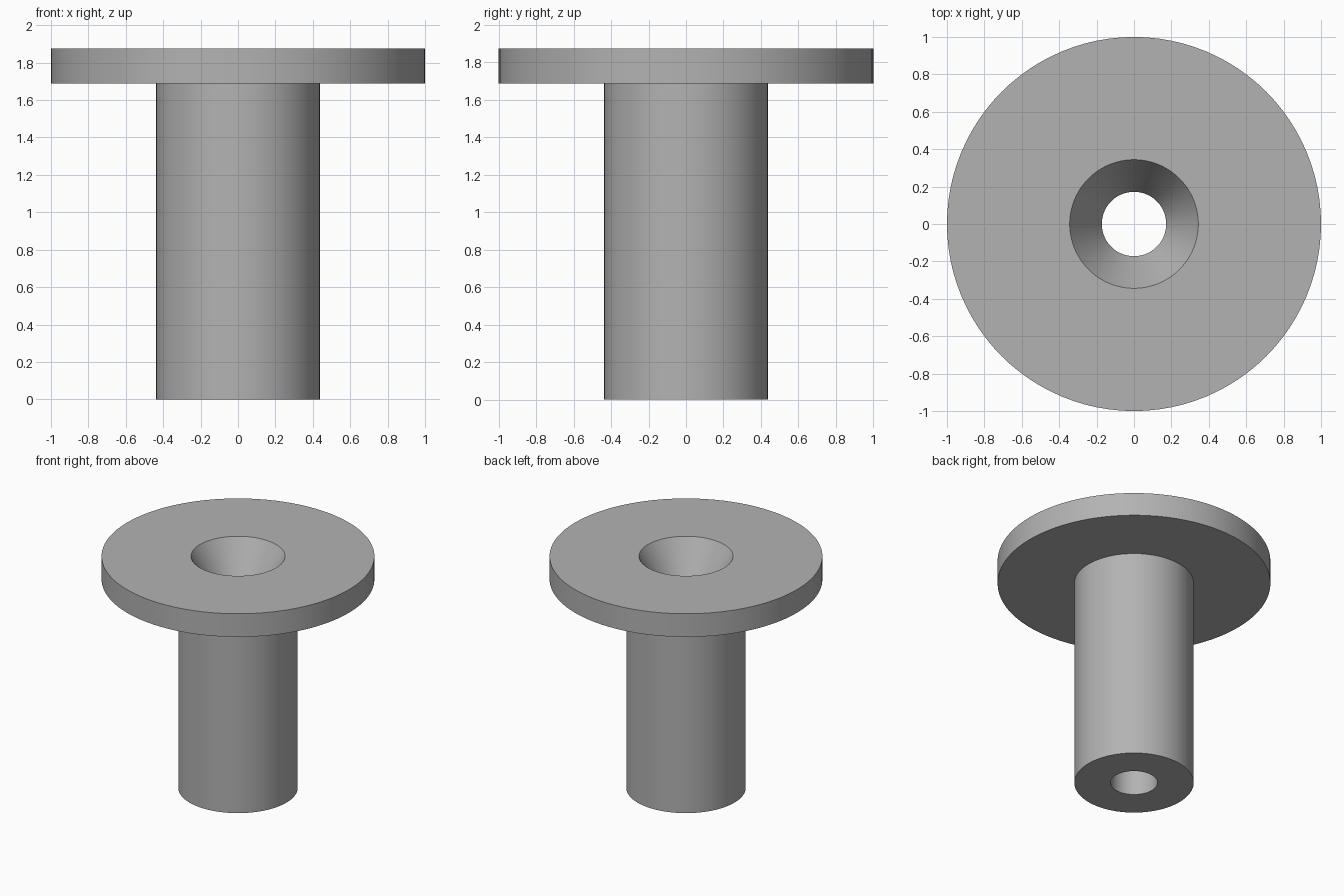
import bpy
import bmesh
import math

cube = bpy.data.objects.get("Cube")
if cube:
    bpy.data.objects.remove(cube, do_unlink=True)

SEGMENTS = 96

# Single plain grey
grey = bpy.data.materials.new("plain_grey")
grey.use_nodes = True
colour = (0.45, 0.45, 0.45, 1)
grey.diffuse_color = colour
grey.node_tree.nodes["Principled BSDF"].inputs["Base Color"].default_value = colour


def lathe(name, profile):
    """Spin a closed (radius, height) profile around z."""
    bm = bmesh.new()
    verts = [bm.verts.new((r, 0, z)) for r, z in profile]
    edges = [bm.edges.new((v, verts[i - 1])) for i, v in enumerate(verts)]
    bmesh.ops.spin(bm, geom=verts + edges, cent=(0, 0, 0), axis=(0, 0, 1),
                   angle=math.tau, steps=SEGMENTS, use_merge=True)
    bmesh.ops.remove_doubles(bm, verts=bm.verts, dist=0.0001)
    bmesh.ops.recalc_face_normals(bm, faces=bm.faces)
    mesh = bpy.data.meshes.new(name)
    bm.to_mesh(mesh)
    bm.free()
    mesh.materials.append(grey)
    obj = bpy.data.objects.new(name, mesh)
    bpy.context.collection.objects.link(obj)
    bpy.ops.object.select_all(action="DESELECT")
    obj.select_set(True)
    bpy.context.view_layer.objects.active = obj
    bpy.ops.object.shade_smooth_by_angle(angle=math.radians(25))
    return obj


# Flanged sleeve: bore, stem, flange and countersink in one section
height, flange_z, sink_depth = 1.875, 1.6875, 0.29
flange_r, stem_r, sink_r, bore_r = 1.0, 0.4375, 0.344, 0.172
lathe("flanged_sleeve", [
    (bore_r, 0), (stem_r, 0),
    (stem_r, flange_z), (flange_r, flange_z),
    (flange_r, height), (sink_r, height),
    (bore_r, height - sink_depth),
])
